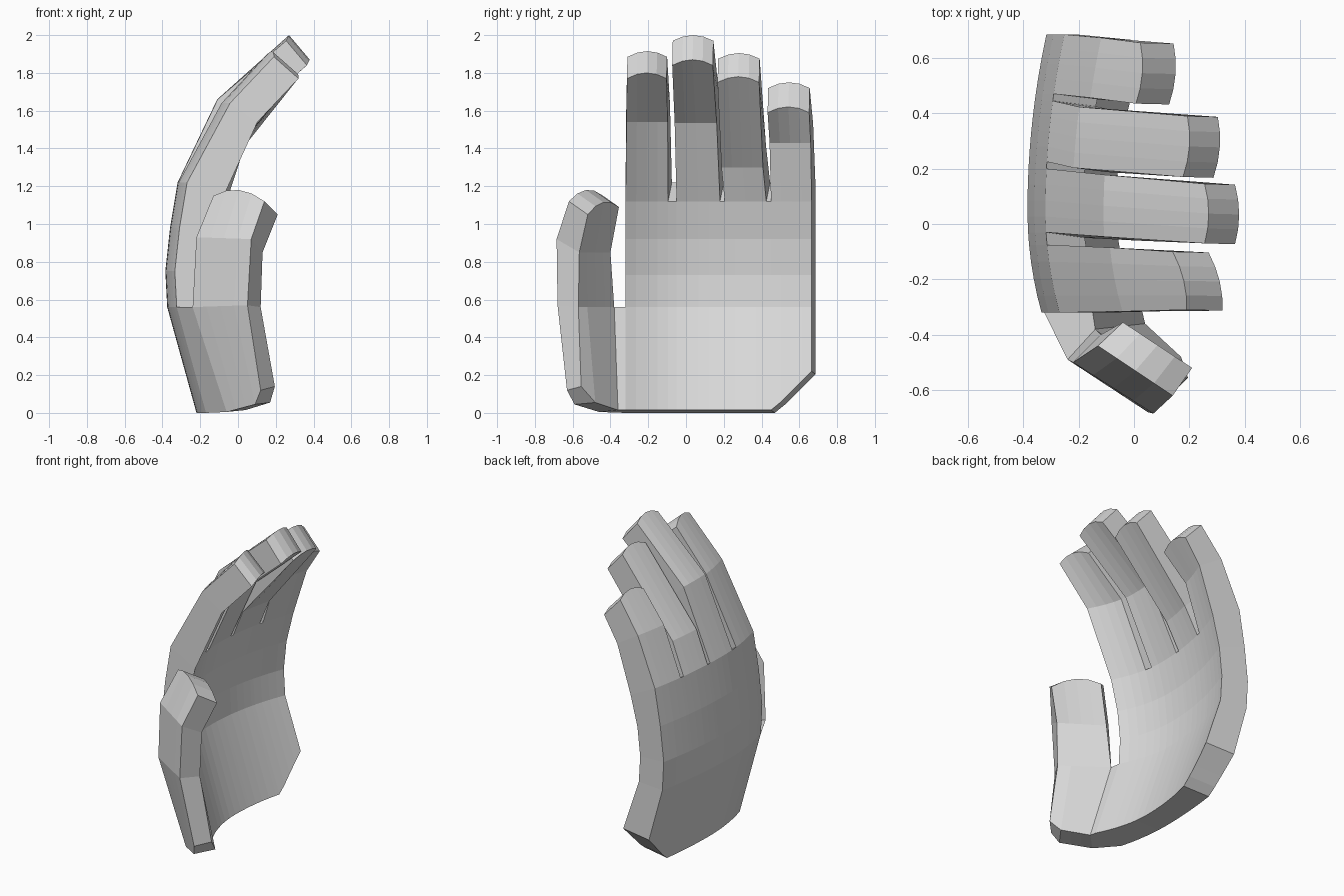
import bpy
import bmesh
from mathutils import Vector

default_cube = bpy.data.objects.get("Cube")
if default_cube:
    bpy.data.objects.remove(default_cube, do_unlink=True)

SEGMENTS = 4  # facets across each finger and the thumb

grey = bpy.data.materials.new("light grey")
grey.use_nodes = True
grey.diffuse_color = (0.7, 0.7, 0.7, 1)
grey.node_tree.nodes["Principled BSDF"].inputs["Base Color"].default_value = (0.7, 0.7, 0.7, 1)

# Side profiles (x, z) of the back of the hand and of the palm, from wrist to knuckles
BACK = [(-0.22, 0.0), (-0.375, 0.56), (-0.385, 0.75), (-0.36, 0.98), (-0.32, 1.22)]
PALM = [(-0.065, 0.015), (-0.245, 0.56), (-0.255, 0.73), (-0.235, 0.92), (-0.185, 1.12)]

# Base y range, tip y range, (x, z) of back and palm at the bend and at the tip, tip turn
FINGERS = [
    ((-0.32, -0.075), (-0.31, -0.10), (-0.07, 1.64), (0.05, 1.54), (0.18, 1.915), (0.31, 1.8), 0.025),
    ((-0.03, 0.20), (-0.07, 0.145), (-0.11, 1.66), (0.01, 1.535), (0.27, 2.0), (0.38, 1.87), 0),
    ((0.225, 0.445), (0.17, 0.39), (-0.21, 1.42), (-0.08, 1.30), (0.20, 1.905), (0.31, 1.78), -0.008),
    ((0.47, 0.685), (0.435, 0.655), (-0.14, 1.53), (0.0, 1.43), (0.03, 1.75), (0.15, 1.62), -0.008),
]

# Thumb rows from the wrist up: back left, back right, inner left, inner right
THUMB = [
    ((-0.06, -0.46, 0.005), (0.12, -0.63, 0.12), (0.04, -0.36, 0.015), (0.195, -0.555, 0.14)),
    ((-0.24, -0.49, 0.56), (0.05, -0.68, 0.57), (-0.14, -0.38, 0.56), (0.12, -0.57, 0.56)),
    ((-0.22, -0.50, 0.93), (0.07, -0.685, 0.92), (-0.12, -0.40, 0.85), (0.13, -0.565, 0.85)),
    ((-0.13, -0.44, 1.15), (0.14, -0.62, 1.12), (-0.04, -0.355, 1.09), (0.21, -0.52, 1.05)),
]
# Cut lower corner of the thumb base, on the back and inner side
CUT_BACK, CUT_INNER = Vector((0.09, -0.59, 0.045)), Vector((0.17, -0.48, 0.055))


def mix(a, b, t):
    return a + (b - a) * t


def cup(y):
    """Sideways curl of the back of the hand, tighter on the thumb side."""
    return (0.37 if y < 0.05 else 0.17) * (y - 0.05) ** 2


def palm_cup(y):
    """Sideways curl of the palm, deeper than that of the back."""
    return (0.7 if y < 0.05 else 0.33) * (y - 0.05) ** 2


def lean(y):
    """The palm side sits slightly nearer the thumb than the back."""
    return y - 0.02 * min(1, (y + 0.32) * 4)


def arc(t):
    """1 in the middle of a finger, 0 at its edges."""
    return 1 - (2 * t - 1) ** 2


def through(a, corner, b, t):
    """Straight line from a to the corner, then on to b."""
    return a.lerp(corner, t / 0.75) if t <= 0.75 else corner.lerp(b, (t - 0.75) * 4)


steps = [i / SEGMENTS for i in range(SEGMENTS + 1)]
bm = bmesh.new()
pairs = {}
back_faces = set()


def pair(back, inner):
    """Matching back and inner vertices, shared where parts join."""
    key = tuple(round(c, 4) for c in back)
    if key not in pairs:
        pairs[key] = (bm.verts.new(back), bm.verts.new(inner))
    return pairs[key]


def sheet(rows):
    """Back and inner skins over a grid of vertex pairs."""
    for low, high in zip(rows, rows[1:]):
        for a, b, c, d in zip(low, low[1:], high[1:], high):
            back_faces.add(bm.faces.new([p[0] for p in (a, b, c, d)]))
            bm.faces.new([p[1] for p in (d, c, b, a)])


def palm_point(y, row):
    (xb, zb), (xi, zi) = BACK[row], PALM[row]
    if row == 0:  # cut corner at the heel of the hand
        lift = max(0, y - 0.48)
        slope = lift / BACK[1][1]
        xb, zb = mix(xb, BACK[1][0], slope), zb + lift
        xi, zi = mix(xi, PALM[1][0], slope), zi + lift
    return pair((xb + cup(y), y, zb), (xi + palm_cup(lean(y)), lean(y), zi))


# Palm
columns = [mix(*f[0], t) for f in FINGERS for t in steps]
sheet([[palm_point(y, row) for y in columns] for row in range(len(BACK))])

# Fingers
for base, tip, bend_back, bend_in, tip_back, tip_in, turn in FINGERS:
    knuckle = [palm_point(mix(*base, t), len(BACK) - 1) for t in steps]
    centre = sum(base) / 2
    middle, end = [], []
    for t in steps:
        y_base, y_tip = mix(*base, t), mix(*tip, t)
        curl = cup(y_base) - cup(centre)
        palm_curl = palm_cup(y_base) - palm_cup(centre)
        middle.append(pair((bend_back[0] + curl, mix(y_base, y_tip, 0.4), bend_back[1]),
                           (bend_in[0] + palm_curl, mix(lean(y_base), y_tip, 0.5), bend_in[1])))
        drop = 1 - arc(t)
        shift = turn * (1 - 2 * t) - 0.015 * drop
        end.append(pair((tip_back[0] + shift, y_tip, tip_back[1] - 0.03 * drop),
                        (tip_in[0] + shift, y_tip - 0.003, tip_in[1] - 0.03 * drop)))
    sheet([knuckle, middle, end])

# Thumb
thumb_rows = []
for row, corners in enumerate(THUMB):
    bl, br, il, ir = [Vector(c) for c in corners]
    line = []
    for t in reversed(steps):
        if row == 0:
            back, inner = through(bl, CUT_BACK, br, t), through(il, CUT_INNER, ir, t)
        else:
            back, inner = bl.lerp(br, t), il.lerp(ir, t)
        if row == len(THUMB) - 1:  # rounded tip
            back.z += 0.045 * arc(t)
            inner.z += 0.045 * arc(t)
        line.append(pair(back, inner))
    thumb_rows.append(line)
sheet(thumb_rows)

# Web between thumb and palm
sheet([[thumb_rows[row][-1], palm_point(columns[0], row)] for row in range(2)])

# Rim joining the two skins
partner = {back: inner for back, inner in pairs.values()}
rim = [e for e in bm.edges if len(e.link_faces) == 1 and e.link_faces[0] in back_faces]
for edge in rim:
    a, b = edge.verts
    bm.faces.new((a, b, partner[b], partner[a]))

bmesh.ops.recalc_face_normals(bm, faces=bm.faces[:])
mesh = bpy.data.meshes.new("hand")
bm.to_mesh(mesh)
bm.free()
mesh.materials.append(grey)
hand = bpy.data.objects.new("hand", mesh)
bpy.context.collection.objects.link(hand)
